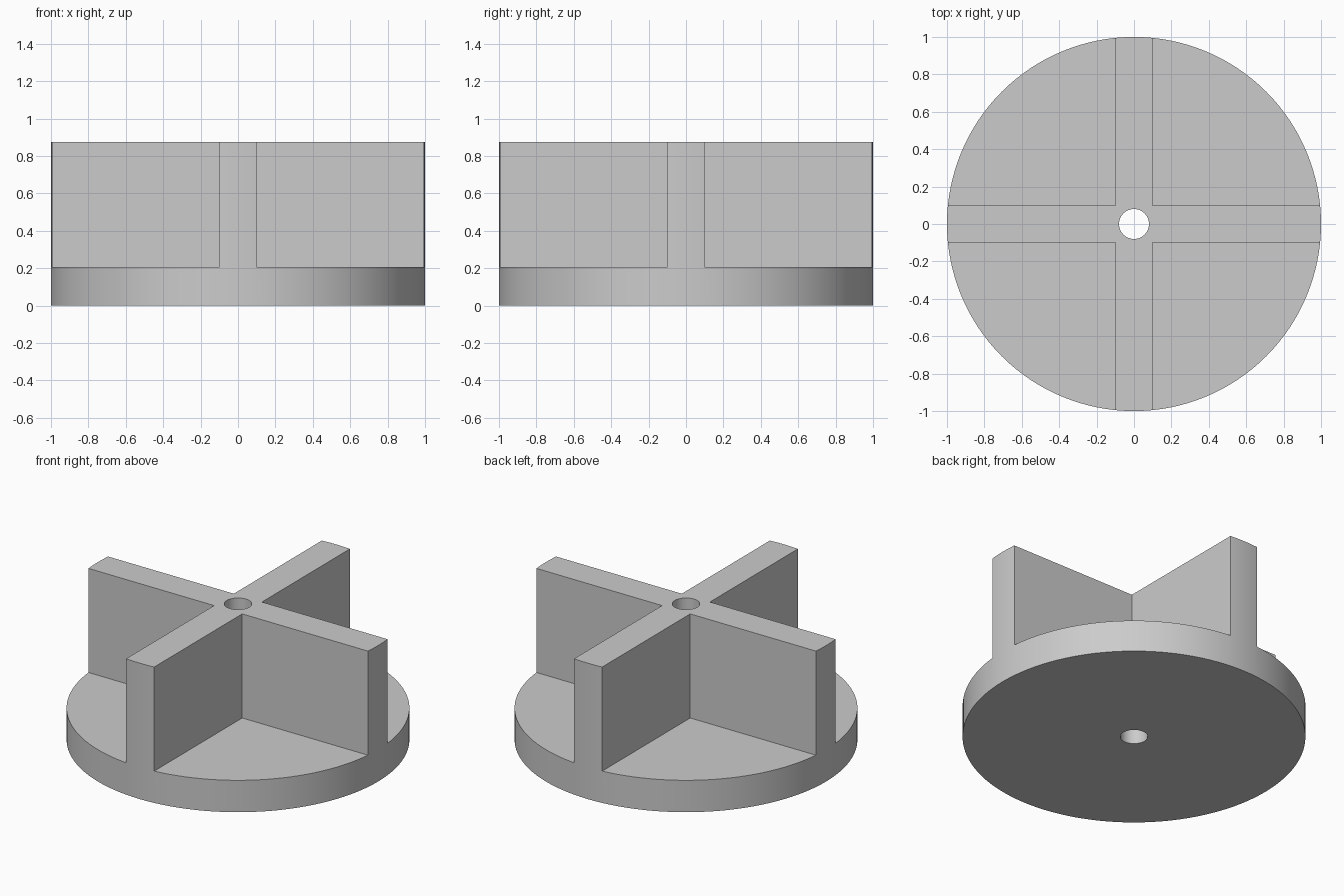
import bpy
import math

cube = bpy.data.objects.get("Cube")
if cube:
    bpy.data.objects.remove(cube, do_unlink=True)

RADIUS, HEIGHT, BASE = 1.0, 0.875, 0.205
HALF_RIB, HOLE = 0.1, 0.08

# Single grey material
grey = bpy.data.materials.new("plain grey")
grey.use_nodes = True
colour = (0.6, 0.6, 0.6, 1)
grey.diffuse_color = colour
grey.node_tree.nodes["Principled BSDF"].inputs["Base Color"].default_value = colour


def cylinder(name, radius, bottom, top, sides):
    bpy.ops.mesh.primitive_cylinder_add(vertices=sides, radius=radius, depth=top - bottom,
                                        location=(0, 0, (bottom + top) / 2))
    obj = bpy.context.object
    obj.name = name
    return obj


def cut(target, cutter):
    cutter.hide_render = True
    mod = target.modifiers.new("cut", 'BOOLEAN')
    mod.operation = 'DIFFERENCE'
    mod.solver = 'EXACT'
    mod.object = cutter
    bpy.ops.object.select_all(action='DESELECT')
    bpy.context.view_layer.objects.active = target
    target.select_set(True)
    bpy.ops.object.modifier_apply(modifier=mod.name)
    bpy.data.objects.remove(cutter, do_unlink=True)


# Solid drum, later carved into a disc base with crossed ribs
body = cylinder("disc_with_cross_ribs", RADIUS, 0, HEIGHT, 128)

# Four quadrant pockets leave the cross standing
for sx in (-1, 1):
    for sy in (-1, 1):
        centre = HALF_RIB + 0.5
        bpy.ops.mesh.primitive_cube_add(size=1, location=(sx * centre, sy * centre, BASE + 0.5))
        pocket = bpy.context.object
        pocket.name = "pocket_cutter"
        cut(body, pocket)

# Centre bore through the full height
cut(body, cylinder("bore_cutter", HOLE, -0.1, HEIGHT + 0.1, 64))

body.data.materials.clear()
body.data.materials.append(grey)
bpy.ops.object.shade_smooth_by_angle(angle=math.radians(30))
